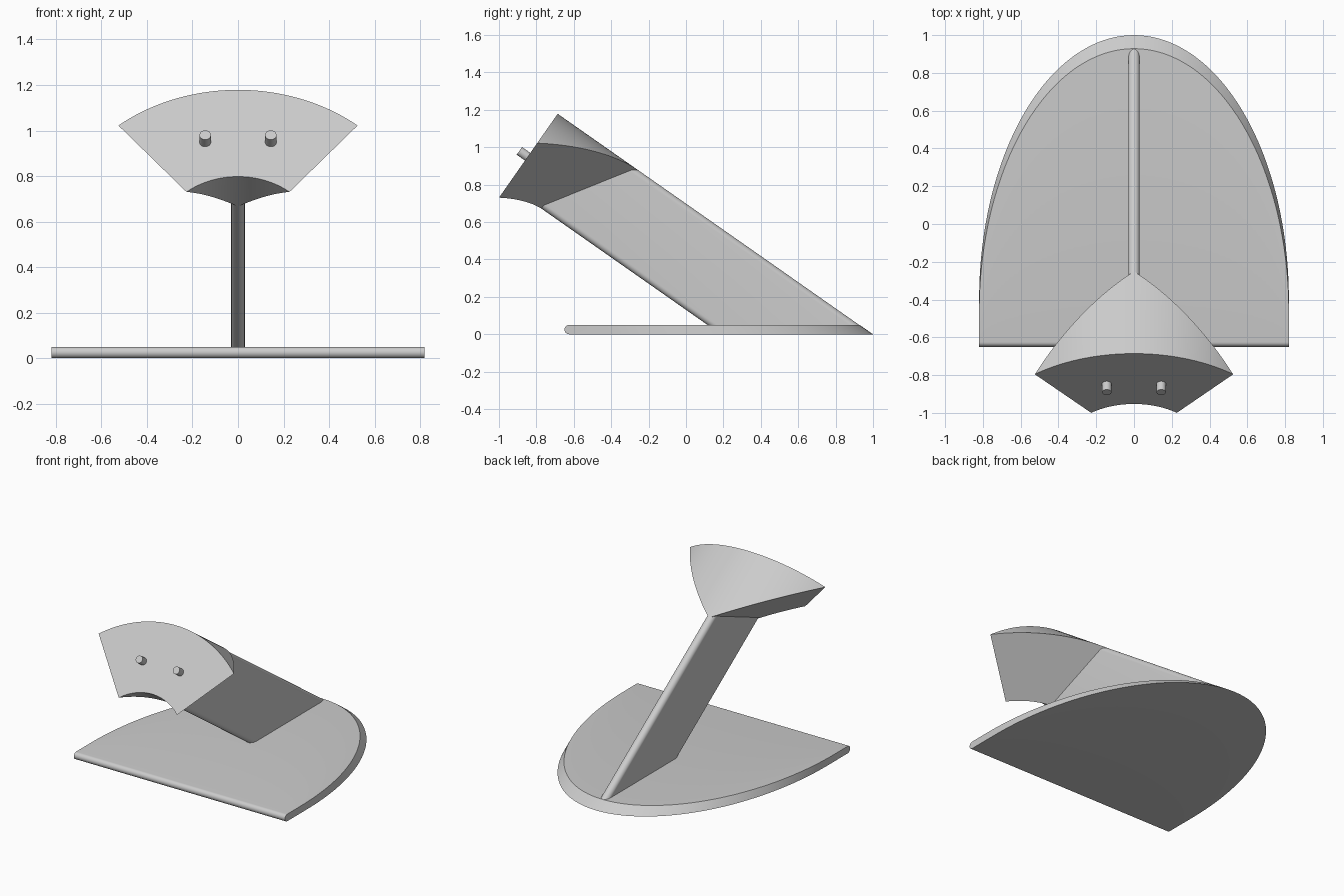
import bpy, bmesh, math
from mathutils import Vector

if "Cube" in bpy.data.objects:
    bpy.data.objects.remove(bpy.data.objects["Cube"])

grey = bpy.data.materials.new("light grey")
grey.diffuse_color = (0.6, 0.6, 0.6, 1)
grey.use_nodes = True
grey.node_tree.nodes["Principled BSDF"].inputs["Base Color"].default_value = grey.diffuse_color

# Tilted frame: u runs down and back along the stem, v runs up across it
TILT = math.radians(35)
C, S = math.cos(TILT), math.sin(TILT)


def tilted(x, u, v):
    return Vector((x, C * u + S * v, -S * u + C * v))


def loft(name, rings, caps=True):
    """Skin a row of closed rings with equal point counts."""
    bm = bmesh.new()
    vs = [[bm.verts.new(p) for p in ring] for ring in rings]
    n = len(rings[0])
    for a, b in zip(vs, vs[1:]):
        for i in range(n):
            j = (i + 1) % n
            bm.faces.new((a[i], a[j], b[j], b[i]))
    if caps:
        bm.faces.new(vs[0][::-1])
        bm.faces.new(vs[-1])
    bmesh.ops.remove_doubles(bm, verts=bm.verts[:], dist=1e-5)
    bmesh.ops.recalc_face_normals(bm, faces=bm.faces[:])
    me = bpy.data.meshes.new(name)
    bm.to_mesh(me)
    bm.free()
    me.materials.append(grey)
    ob = bpy.data.objects.new(name, me)
    bpy.context.collection.objects.link(ob)
    bpy.ops.object.select_all(action='DESELECT')
    ob.select_set(True)
    bpy.context.view_layer.objects.active = ob
    bpy.ops.object.shade_smooth_by_angle(angle=math.radians(30))
    return ob


# Base plate: rounded front edge, half-elliptic back with a sloped rim
THICK, HALF_W = 0.05, 0.82
rings = []
for i in range(65):
    t = math.pi * (i / 64 - 0.5)
    x, back = HALF_W * math.sin(t), -0.4 + 1.4 * math.cos(t)
    ring = [(x, back, 0), (x, back - THICK * C / S, THICK)]
    for k in range(13):
        a = math.pi * (0.5 + k / 12)
        ring.append((x, -0.625 + 0.025 * math.cos(a), 0.025 + 0.025 * math.sin(a)))
    rings.append(ring)
loft("base_plate", rings)

# Head dimensions: a ring sector centred on AXIS_V
AXIS_V, R_IN, R_OUT = -0.245, 0.352, 0.817
FACE_U, HALF_ANGLE = -1.238, math.radians(40)

# Stem: slot-shaped section, ending flush with the underside of the base
r = 0.03
low, high = AXIS_V + R_IN + r, AXIS_V + R_OUT - r
slot = [(r * math.cos(a), high + r * math.sin(a))
        for a in (math.pi * k / 16 for k in range(17))]
slot += [(-x, low + high - v) for x, v in slot]
loft("stem", [[tilted(x, -1.1, v) for x, v in slot],
              [tilted(x, (C * v - 0.001) / S, v) for x, v in slot]])

# Head: sector face, tapering back to the stem between two slanted planes
rings = []
for i in range(49):
    a = HALF_ANGLE * (i / 24 - 1)
    depth = (math.cos(a) * math.tan(HALF_ANGLE) - abs(math.sin(a))) / 1.29
    ring = []
    for rad, w in ((R_OUT, 0), (R_OUT, depth), (R_IN, depth), (R_IN, 0)):
        ring.append(tilted(rad * math.sin(a), FACE_U + rad * w,
                           AXIS_V + rad * math.cos(a)))
    rings.append(ring)
loft("head", rings, caps=False)

# Two round pegs on the head face
for side, label in ((-1, "left"), (1, "right")):
    circle = [(0.025 * math.cos(k * math.pi / 16), 0.025 * math.sin(k * math.pi / 16))
              for k in range(32)]
    loft(label + "_peg", [[tilted(side * 0.144 + x, u, 0.292 + v) for x, v in circle]
                          for u in (FACE_U - 0.054, FACE_U + 0.02)])
